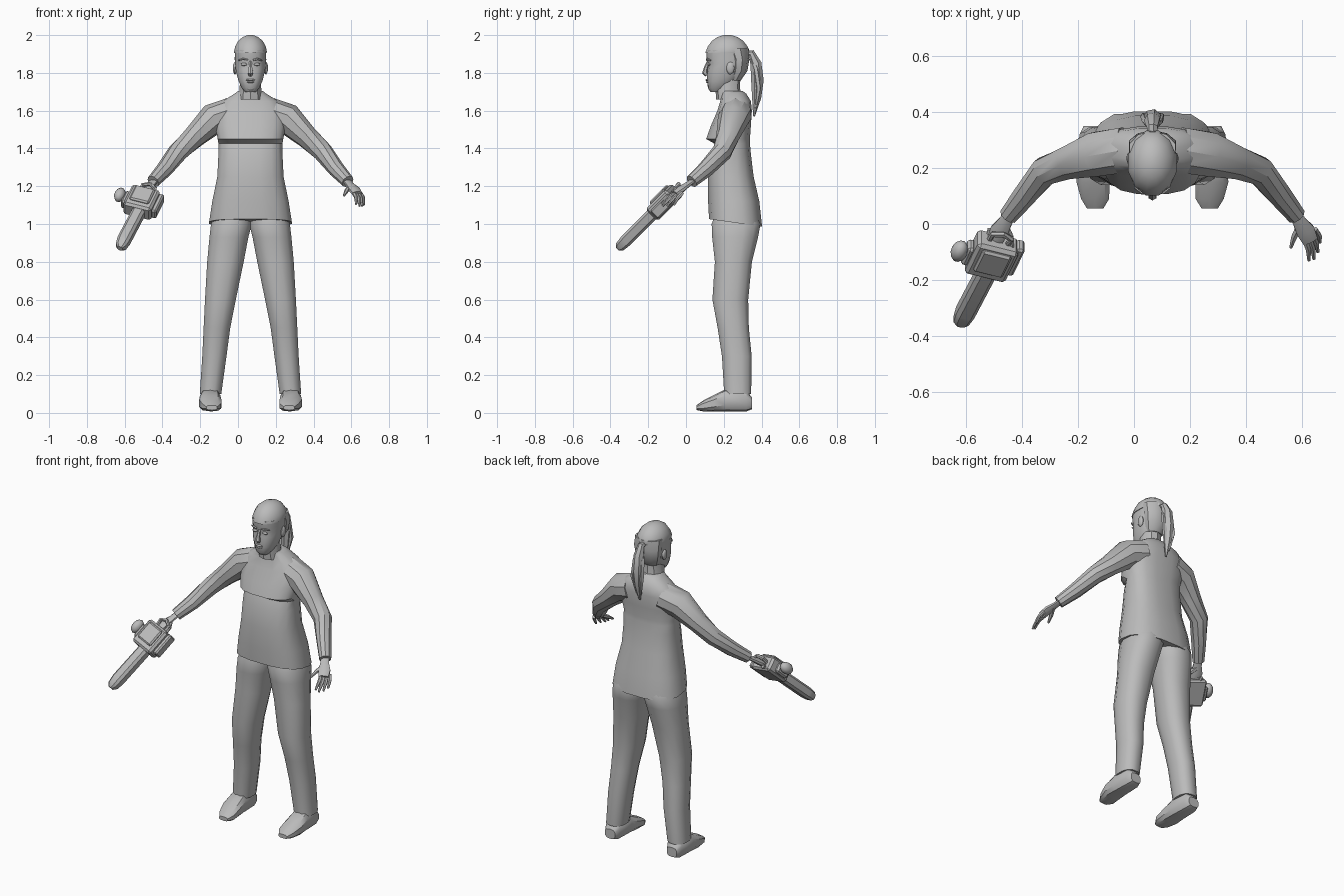
import bpy, bmesh, math
from mathutils import Vector, Matrix

if "Cube" in bpy.data.objects:
    bpy.data.objects.remove(bpy.data.objects["Cube"])

CX = 0.066  # body centre line
made = []

grey = bpy.data.materials.new("plain grey")
grey.use_nodes = True
grey.diffuse_color = (0.5, 0.5, 0.5, 1)
grey.node_tree.nodes["Principled BSDF"].inputs["Base Color"].default_value = (0.5, 0.5, 0.5, 1)


def finish(name, bm):
    bmesh.ops.recalc_face_normals(bm, faces=bm.faces)
    mesh = bpy.data.meshes.new(name)
    bm.to_mesh(mesh)
    bm.free()
    mesh.materials.append(grey)
    ob = bpy.data.objects.new(name, mesh)
    bpy.context.collection.objects.link(ob)
    made.append(ob)
    return ob


def loft(name, rings, n=12, power=1.0):
    """Skin rings given as (centre, half axis u, half axis v)."""
    def bend(value):
        return math.copysign(abs(value) ** power, value)
    bm = bmesh.new()
    loops = []
    for c, u, v in rings:
        angles = [math.tau * (i + 0.5) / n for i in range(n)]
        loops.append([bm.verts.new(c + u * bend(math.cos(a)) + v * bend(math.sin(a))) for a in angles])
    for low, high in zip(loops, loops[1:]):
        for i in range(n):
            j = (i + 1) % n
            bm.faces.new((low[i], low[j], high[j], high[i]))
    bm.faces.new(loops[0][::-1])
    bm.faces.new(loops[-1])
    return finish(name, bm)


def stack(name, rows, n=12, power=1.0):
    """Level rings: (z, half width, front y, back y)."""
    return loft(name, [(Vector((CX, (f + b) / 2, z)), Vector((w, 0, 0)), Vector((0, (b - f) / 2, 0)))
                       for z, w, f, b in rows], n, power)


def tube(name, path, n=8, flat=1.0):
    """Round tube: (x, y, z, radius) along a path."""
    pts = [Vector(p[:3]) for p in path]
    rings = []
    for i, p in enumerate(pts):
        d = (pts[min(i + 1, len(pts) - 1)] - pts[max(i - 1, 0)]).normalized()
        ref = Vector((0, 0, 1)) if abs(d.z) < 0.9 else Vector((0, 1, 0))
        u = d.cross(ref).normalized()
        rings.append((p, u * path[i][3], u.cross(d) * path[i][3] * flat))
    return loft(name, rings, n)


def blob(name, centre, size, frame=Matrix()):
    bm = bmesh.new()
    bmesh.ops.create_icosphere(bm, subdivisions=2, radius=1)
    bm.transform(Matrix.Translation(centre) @ frame @ Matrix.Diagonal((*size, 1)))
    return finish(name, bm)


# Tunic with an overhanging chest
tunic = stack("tunic", [
    (1.015, .222, .12, .405), (1.12, .205, .115, .39), (1.25, .178, .115, .36),
    (1.37, .172, .13, .345), (1.425, .172, .15, .34), (1.45, .176, .105, .34),
    (1.52, .19, .13, .345), (1.60, .185, .165, .35), (1.65, .15, .18, .345),
    (1.69, .085, .185, .32), (1.705, .065, .18, .3)], 16, 0.75)
for v in tunic.data.vertices:  # hem hangs lower at the back
    if v.co.z < 1.03:
        v.co.z -= (v.co.y - .2) * .14

# Neck, head and hair
stack("neck", [(1.66, .07, .16, .3), (1.72, .06, .155, .285), (1.80, .058, .16, .29)], 10)
stack("head", [
    (1.70, .03, .13, .19), (1.72, .047, .116, .225), (1.755, .064, .112, .27),
    (1.79, .074, .11, .295), (1.82, .08, .114, .31), (1.85, .083, .117, .32),
    (1.875, .083, .108, .325), (1.92, .084, .108, .33)], 14, 0.85)
stack("back_hair", [(1.76, .05, .22, .29), (1.81, .078, .23, .325), (1.87, .088, .23, .335),
                    (1.93, .086, .2, .333)], 10)
stack("cap", [
    (1.905, .089, .098, .336), (1.912, .09, .1, .338), (1.94, .084, .112, .33),
    (1.97, .067, .135, .305), (1.99, .042, .165, .275), (2.0, .015, .2, .24)], 12)
tube("ponytail", [(CX, .31, 1.90, .018), (CX, .345, 1.905, .02), (CX, .37, 1.85, .03),
                  (CX, .378, 1.76, .034), (CX, .374, 1.67, .025), (CX, .36, 1.57, .005)], 7)
for s in (-1, 1):
    tube("hair_strand", [(CX, .34, 1.9, .01), (CX + s * .025, .37, 1.82, .014),
                         (CX + s * .03, .385, 1.72, .014), (CX + s * .015, .37, 1.61, .004)], 5)

# Face
tube("nose", [(CX, .118, 1.86, .007), (CX, .105, 1.825, .011), (CX, .1, 1.80, .016),
              (CX, .112, 1.787, .01)], 6)
blob("upper_lip", (CX, .112, 1.763), (.025, .009, .006))
blob("lower_lip", (CX, .114, 1.752), (.021, .009, .006))
blob("chin", (CX, .13, 1.725), (.028, .014, .02))
for s in (-1, 1):
    blob("eye", (CX + s * .035, .122, 1.845), (.017, .008, .008))
    tube("eyebrow", [(CX + s * .015, .11, 1.868, .005), (CX + s * .038, .112, 1.874, .006),
                     (CX + s * .062, .13, 1.866, .004)], 5)
    blob("ear", (CX + s * .082, .235, 1.825), (.011, .022, .034))

for s, side in ((1, "left"), (-1, "right")):
    def at(off, y, z, *rest):
        return (CX + s * off, y, z, *rest)

    # Trouser leg: z, inner and outer offset, front y, back y
    legs = [(1.05, 0, .19, .15, .375), (1.0, -.01, .212, .132, .398), (.93, .008, .22, .135, .385),
            (.8, .033, .232, .15, .352), (.6, .075, .243, .137, .332), (.45, .105, .25, .165, .335),
            (.3, .125, .257, .188, .35), (.1, .153, .27, .2, .347)]
    loft(side + "_trouser_leg", [
        (Vector(at((i + o) / 2, (f + b) / 2, z)), Vector(((o - i) / 2, 0, 0)), Vector((0, (b - f) / 2, 0)))
        for z, i, o, f, b in legs], 12, 0.85)

    # Shoe: y, half width, bottom z, top z
    shoe = [(.35, .035, .02, .08), (.32, .05, .008, .12), (.21, .056, .008, .125),
            (.15, .061, .008, .095), (.09, .052, .008, .065), (.055, .03, .015, .04)]
    loft(side + "_shoe", [
        (Vector(at(.213 if y > .1 else .205, y, (lo + hi) / 2)), Vector((w, 0, 0)),
         Vector((0, 0, (hi - lo) / 2))) for y, w, lo, hi in shoe], 10, 0.7)

    # Sleeve with a cuff
    tube(side + "_sleeve", [
        at(.10, .265, 1.585, .085), at(.2, .25, 1.555, .083), at(.3, .22, 1.46, .061),
        at(.385, .19, 1.38, .053), at(.455, .105, 1.29, .044), at(.515, .03, 1.225, .035)], 10)

    # Hand, relaxed on one side and closed over the grip on the other
    tube(side + "_palm", [at(.505, .045, 1.235, .025), at(.525, .01, 1.21, .026),
                          at(.548, -.025, 1.185, .036), at(.565, -.06, 1.16, .03)], 8, 0.5)
    if s > 0:
        tips = [(.56, -.13, 1.105), (.578, -.125, 1.095), (.592, -.1, 1.095), (.6, -.065, 1.10)]
        thumb = (.495, -.085, 1.15)
    else:
        tips = [(.535, -.13, 1.13), (.55, -.13, 1.12), (.57, -.12, 1.115), (.585, -.1, 1.11)]
        thumb = (.5, -.085, 1.16)
    for k, tip in enumerate(tips):
        root = (.545 + k * .012, -.055 + k * .012, 1.165)
        mid = [(a + b) / 2 + c for a, b, c in zip(root, tip, (.006, 0, .008))]
        tube(side + "_finger", [at(*root, .011), at(*mid, .0105), at(*tip, .006)], 6)
    tube(side + "_thumb", [at(.53, 0, 1.2, .014), at(.508, -.045, 1.175, .012), at(*thumb, .006)], 6)

# Power saw, in a frame whose -y runs along the blade
ahead = Vector((-.33, -.67, -.67)).normalized()
across = (Vector((1, 0, 0)) - ahead * ahead.x).normalized()
up = across.cross(-ahead)
saw = Matrix((across, -ahead, up)).transposed().to_4x4()
saw.translation = (-.51, -.115, 1.115)


def block(name, centre, size, bevel):
    bm = bmesh.new()
    bmesh.ops.create_cube(bm, size=1)
    bm.transform(Matrix.Diagonal((*size, 1)))
    bmesh.ops.bevel(bm, geom=bm.edges[:], offset=bevel, segments=1, affect='EDGES')
    bm.transform(saw @ Matrix.Translation(centre))
    return finish(name, bm)


block("saw_body", (0, 0, 0), (.155, .16, .09), .012)
block("saw_side_cover", (.085, .01, -.01), (.03, .14, .06), .008)
block("saw_top_cover", (0, .01, .045), (.11, .11, .025), .008)
block("saw_starter", (-.085, -.01, 0), (.03, .09, .06), .01)
blob("saw_side_knob", saw @ Vector((-.122, .0, .015)), (.03, .045, .034), saw.to_3x3().to_4x4())

# Guide bar with a pointed nose
loft("saw_bar", [
    (saw @ Vector((x, y, 0)), across * w, up * h) for x, y, w, h in
    ((.01, -.07, .036, .034), (.005, -.30, .036, .034), (.005, -.345, .03, .028), (.005, -.365, .014, .014))], 8, 0.6)

# Rear grip loop
grip = [(.035, .07, .0), (.035, .115, .01), (-.0, .13, .015), (-.035, .115, .01), (-.035, .07, 0)]
tube("saw_grip", [(*(saw @ Vector(p)), .011) for p in grip], 6)

# Smooth shading with sharp creases kept
bpy.ops.object.select_all(action='DESELECT')
for ob in made:
    ob.select_set(True)
bpy.context.view_layer.objects.active = made[0]
bpy.ops.object.shade_smooth_by_angle(angle=math.radians(35))
